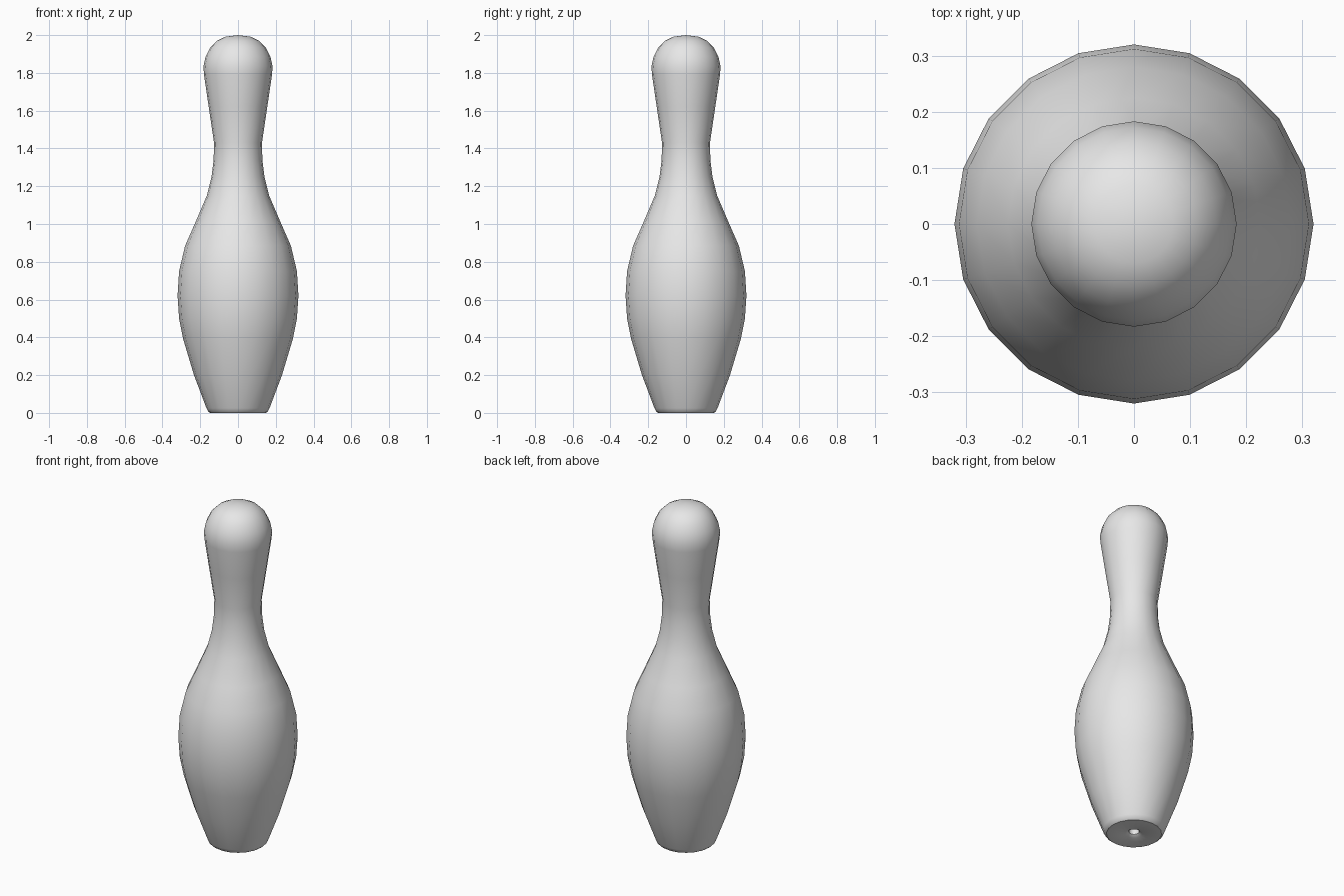
import bpy, bmesh, math

if "Cube" in bpy.data.objects:
    bpy.data.objects.remove(bpy.data.objects["Cube"])

SIDES = 20

grey = bpy.data.materials.new("light grey")
grey.diffuse_color = (0.8, 0.8, 0.8, 1)
grey.use_nodes = True
grey.node_tree.nodes["Principled BSDF"].inputs["Base Color"].default_value = grey.diffuse_color

# (radius, height) from the small socket in the base, up the outside to the crown
profile = [
    (0.0, 0.10), (0.028, 0.10), (0.028, 0.012), (0.047, 0.0),   # base socket
    (0.148, 0.0), (0.158, 0.008), (0.167, 0.025),               # rounded foot
    (0.233, 0.2), (0.29, 0.39), (0.312, 0.5), (0.32, 0.62),     # belly
    (0.312, 0.75), (0.28, 0.885), (0.225, 1.01),
    (0.165, 1.15), (0.14, 1.25), (0.129, 1.34), (0.127, 1.43),  # neck
    (0.155, 1.62), (0.18, 1.79), (0.183, 1.835),                # head
    (0.172, 1.885), (0.147, 1.935), (0.112, 1.97),
    (0.07, 1.991), (0.0, 2.0),
]


def lathe(name, points, material):
    """Revolve a profile around z, with single points on the axis."""
    bm = bmesh.new()
    rings = []
    for r, z in points:
        n = SIDES if r > 0 else 1
        rings.append([bm.verts.new((r * math.cos(math.tau * i / SIDES),
                                    r * math.sin(math.tau * i / SIDES), z))
                      for i in range(n)])
    for a, b in zip(rings, rings[1:]):
        for i in range(SIDES):
            j = (i + 1) % SIDES
            if len(a) == 1:
                bm.faces.new((a[0], b[j], b[i]))
            elif len(b) == 1:
                bm.faces.new((a[i], a[j], b[0]))
            else:
                bm.faces.new((a[i], a[j], b[j], b[i]))
    bmesh.ops.recalc_face_normals(bm, faces=bm.faces[:])
    mesh = bpy.data.meshes.new(name)
    bm.to_mesh(mesh)
    bm.free()
    mesh.materials.append(material)
    obj = bpy.data.objects.new(name, mesh)
    bpy.context.collection.objects.link(obj)
    return obj


# Whole pin in one smooth turned body
pin = lathe("bowling_pin", profile, grey)
bpy.context.view_layer.objects.active = pin
pin.select_set(True)
bpy.ops.object.shade_smooth_by_angle(angle=math.radians(35))
